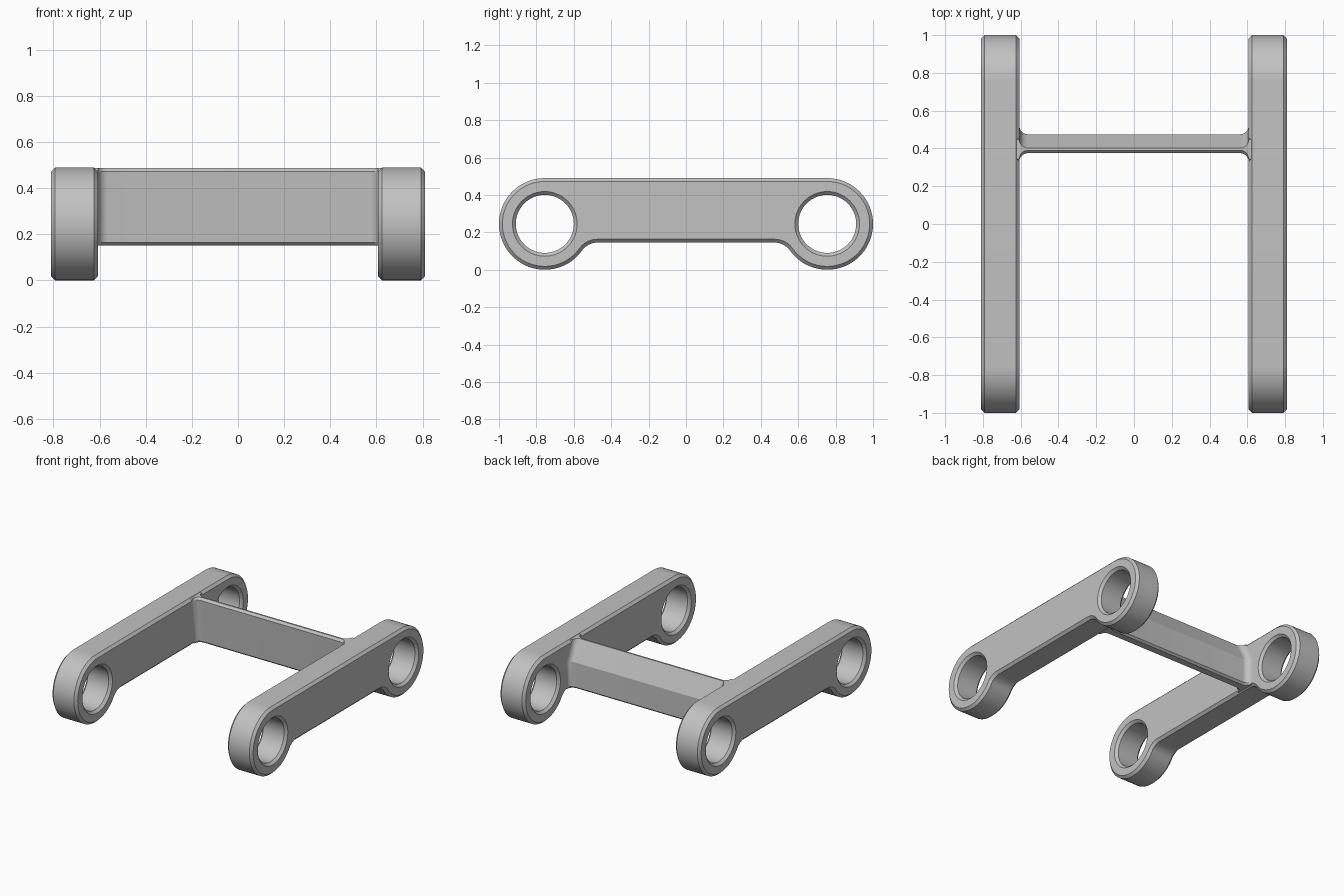
import bpy, bmesh, math

cube = bpy.data.objects.get("Cube")
if cube:
    bpy.data.objects.remove(cube, do_unlink=True)

GREY = (0.54, 0.54, 0.54, 1)
grey = bpy.data.materials.new("plain grey")
grey.use_nodes = True
grey.diffuse_color = GREY
grey.node_tree.nodes["Principled BSDF"].inputs["Base Color"].default_value = GREY

EYE_Y, EYE_Z, EYE_R, HOLE_R = 0.755, 0.245, 0.245, 0.155
UNDERSIDE, FILLET = 0.145, 0.1
IN_X, OUT_X, CHAMFER = 0.607, 0.81, 0.018
FILLET_N, LOW_N, HIGH_N, HOLE_N = 10, 24, 16, 56


def arc(cy, cz, r, start, end, n):
    return [(cy + r * math.cos(start + (end - start) * i / n),
             cz + r * math.sin(start + (end - start) * i / n)) for i in range(n + 1)]


def arm_outline(inset):
    """Side profile: two round eyes joined by a raised beam."""
    drop = EYE_Z - (UNDERSIDE - FILLET)
    reach = math.sqrt((EYE_R + FILLET) ** 2 - drop ** 2)
    a = math.atan2(drop, reach)
    half = arc(EYE_Y - reach, UNDERSIDE - FILLET, FILLET + inset, math.pi / 2, a, FILLET_N)
    half += arc(EYE_Y, EYE_Z, EYE_R - inset, a - math.pi, 0, LOW_N)[1:]
    half += arc(EYE_Y, EYE_Z, EYE_R - inset, 0, math.pi / 2, HIGH_N)[1:]
    return half + [(-y, z) for y, z in reversed(half)]


def hole(side, grow):
    return arc(side * EYE_Y, EYE_Z, HOLE_R + grow, 0, 2 * math.pi, HOLE_N)[:-1]


def skin(bm, rings):
    """Join successive rings of vertices with quads."""
    for a, b in zip(rings, rings[1:]):
        for i in range(len(a)):
            j = (i + 1) % len(a)
            bm.faces.new((a[i], a[j], b[j], b[i]))


def ring(bm, x, points):
    return [bm.verts.new((x, y, z)) for y, z in points]


def finish(bm, name):
    bmesh.ops.recalc_face_normals(bm, faces=bm.faces[:])
    mesh = bpy.data.meshes.new(name)
    bm.to_mesh(mesh)
    bm.free()
    mesh.materials.append(grey)
    ob = bpy.data.objects.new(name, mesh)
    bpy.context.collection.objects.link(ob)
    bpy.ops.object.select_all(action="DESELECT")
    ob.select_set(True)
    bpy.context.view_layer.objects.active = ob
    bpy.ops.object.shade_smooth_by_angle(angle=math.radians(20))


def cap(bm, outline, front, back):
    """Close one side with an upper and a lower face that meet at eye height."""
    tip = FILLET_N + LOW_N
    far_tip = len(outline) - 1 - tip
    mid = HOLE_N // 2
    bm.faces.new(outline[tip:far_tip + 1] + front[mid::-1] + back[mid::-1])
    bm.faces.new(outline[far_tip:] + outline[:tip + 1]
                 + back[:1] + back[:mid - 1:-1] + front[:1] + front[:mid - 1:-1])


# Side arms: chamfered plates with a chamfered hole through each end
def arm(name, side):
    bm = bmesh.new()
    steps = [(IN_X, 1), (IN_X + CHAMFER, 0), (OUT_X - CHAMFER, 0), (OUT_X, 1)]
    shells = []
    for shape in (arm_outline, lambda d: hole(-1, d), lambda d: hole(1, d)):
        rings = [ring(bm, side * x, shape(CHAMFER * k)) for x, k in steps]
        skin(bm, rings)
        shells.append(rings)
    for end in (0, -1):
        cap(bm, *[rings[end] for rings in shells])
    finish(bm, name)


arm("left_arm", 1)
arm("right_arm", -1)

# Crossbar: leaning front, ridged back, flaring into the arms at both ends
SECTION = [(0.395, 0.165), (0.375, 0.472), (0.39, 0.488), (0.402, 0.488),
           (0.475, 0.345), (0.475, 0.165), (0.46, 0.152), (0.41, 0.152)]
FRONT = (0, 1, 2, 7)
FLARE = 0.045


def bar_section(flare):
    return [(y - flare if i in FRONT else y + flare, z)
            for i, (y, z) in enumerate(SECTION)]


half = [(IN_X + CHAMFER, FLARE)]
for i in range(9):
    t = math.pi / 2 * i / 8
    half.append((IN_X - FLARE * (1 - math.cos(t)), FLARE * (1 - math.sin(t))))
stations = half + [(-x, f) for x, f in reversed(half)]
bm = bmesh.new()
rings = [ring(bm, x, bar_section(f)) for x, f in stations]
skin(bm, rings)
bm.faces.new(rings[0])
bm.faces.new(rings[-1])
finish(bm, "crossbar")
